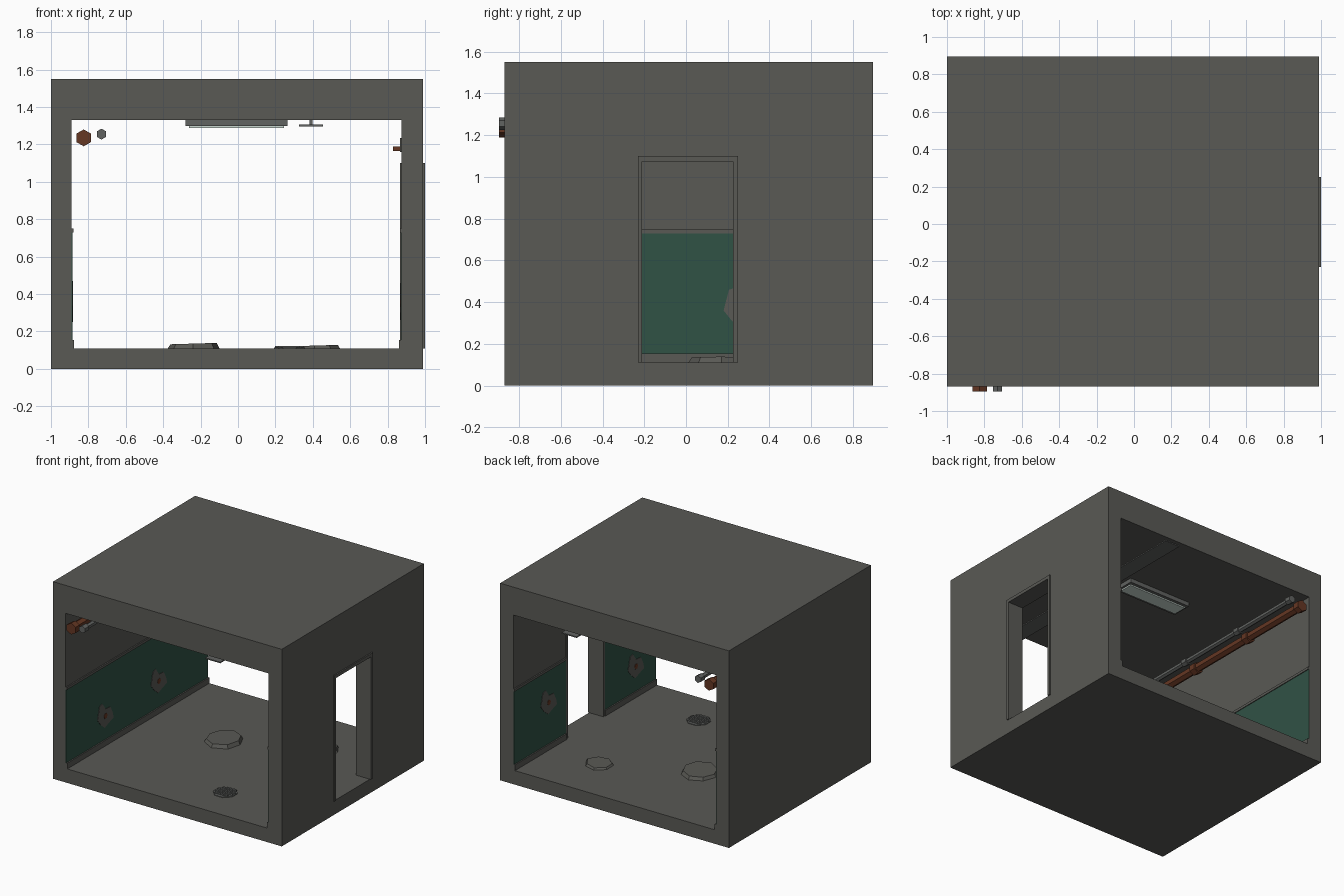
import bpy, bmesh, math, random
from mathutils import Vector

if "Cube" in bpy.data.objects:
    bpy.data.objects.remove(bpy.data.objects["Cube"])

random.seed(4)


def material(name, rgb):
    m = bpy.data.materials.new(name)
    m.diffuse_color = (*rgb, 1)
    m.use_nodes = True
    m.node_tree.nodes["Principled BSDF"].inputs["Base Color"].default_value = m.diffuse_color
    return m


CONCRETE = material("concrete_grey", (0.10, 0.10, 0.09))
GREEN = material("green_paint", (0.03, 0.085, 0.06))
RUST = material("rust_brown", (0.13, 0.038, 0.017))
STEEL = material("steel_grey", (0.12, 0.125, 0.12))
LENS = material("pale_lens", (0.6, 0.7, 0.65))

FRONT, BACK = -0.87, 0.895
WALL_L, WALL_R = -0.89, 0.875
FLOOR, CEIL = 0.11, 1.33
DOOR = (-0.23, 0.25)           # outer edges of the door frame


def prism(name, pts, axis, a, b, mat, taper=1.0):
    """Extrude a 2D outline along x, y or z from a to b; taper scales the far end."""
    cu = sum(p[0] for p in pts) / len(pts)
    cv = sum(p[1] for p in pts) / len(pts)

    def place(u, v, w):
        return {"x": (w, u, v), "y": (u, w, v), "z": (u, v, w)}[axis]

    bm = bmesh.new()
    lo = [bm.verts.new(place(u, v, a)) for u, v in pts]
    hi = [bm.verts.new(place(cu + (u - cu) * taper, cv + (v - cv) * taper, b)) for u, v in pts]
    bm.faces.new(lo)
    bm.faces.new(hi)
    n = len(pts)
    for i in range(n):
        j = (i + 1) % n
        bm.faces.new((lo[i], lo[j], hi[j], hi[i]))
    bmesh.ops.recalc_face_normals(bm, faces=bm.faces[:])
    me = bpy.data.meshes.new(name)
    bm.to_mesh(me)
    bm.free()
    me.materials.append(mat)
    ob = bpy.data.objects.new(name, me)
    bpy.context.collection.objects.link(ob)
    return ob


def box(name, x, y, z, mat):
    return prism(name, [(x[0], y[0]), (x[1], y[0]), (x[1], y[1]), (x[0], y[1])], "z", z[0], z[1], mat)


def ring(cu, cv, r, n, phase=0.0):
    return [(cu + r * math.cos(phase + i * math.tau / n), cv + r * math.sin(phase + i * math.tau / n))
            for i in range(n)]


# Concrete shell: solid block with the corridor and the doorway cut out
shell = box("concrete_shell", (-1, 0.99), (FRONT, BACK), (0, 1.55), CONCRETE)
cutters = [box("corridor_cutter", (WALL_L, WALL_R), (-1.2, 1.2), (FLOOR, CEIL), CONCRETE),
           box("doorway_cutter", (0.6, 1.2), (-0.21, 0.225), (FLOOR, 1.075), CONCRETE)]
for c in cutters:
    mod = shell.modifiers.new(c.name, "BOOLEAN")
    mod.object = c
    mod.operation = "DIFFERENCE"
    mod.solver = "EXACT"
    c.hide_render = True
    c.hide_set(True)

# Door frame, outside and inside
for side, x in (("outer", (0.985, 1.0)), ("inner", (0.867, 0.88))):
    prism(f"door_frame_{side}", [(-0.23, FLOOR), (-0.21, FLOOR), (-0.21, 1.075), (0.225, 1.075),
                                 (0.225, FLOOR), (0.25, FLOOR), (0.25, 1.10), (-0.23, 1.10)],
          "x", *x, CONCRETE)

# Green wall paint, trim rail and skirting: left wall whole, right wall split by the door
runs = [("left", WALL_L, 1, FRONT, BACK),
        ("right_front", WALL_R, -1, FRONT, DOOR[0]),
        ("right_back", WALL_R, -1, DOOR[1], BACK)]
for name, x, s, y0, y1 in runs:
    for part, depth, z, mat in (("green_panel", 0.004, (0.155, 0.73), GREEN),
                                ("trim_rail", 0.010, (0.73, 0.75), CONCRETE),
                                ("skirting", 0.014, (FLOOR, 0.155), CONCRETE)):
        box(f"{part}_{name}", sorted((x, x + s * depth)), (y0, y1), z, mat)

# Chipped paint patches with a rust spot
chip = [(-0.10, 0.0), (-0.074, 0.10), (-0.04, 0.11), (0.0, 0.055), (0.06, 0.05),
        (0.09, -0.01), (0.10, -0.05), (0.04, -0.07), (-0.01, -0.09), (-0.06, -0.05)]
for i, (x, s, y, z) in enumerate([(WALL_L, 1, -0.384, 0.34), (WALL_L, 1, 0.28, 0.36),
                                  (WALL_R, -1, 0.463, 0.48), (WALL_R, -1, -0.62, 0.35)]):
    prism(f"paint_chip_{i}", [(y + s * u, z + v) for u, v in chip], "x", x, x + s * 0.007, CONCRETE)
    prism(f"rust_spot_{i}", ring(y, z, 0.022, 6), "x", x, x + s * 0.009, RUST)

# Ceiling pipes with collars
for name, x, z, r, rc, mat in (("rust_pipe", -0.825, 1.235, 0.033, 0.045, RUST),
                               ("steel_pipe", -0.73, 1.255, 0.020, 0.029, STEEL)):
    prism(name, ring(x, z, r, 6, math.pi / 2), "y", -0.885, 0.885, mat)
    for i, y in enumerate((-0.87, -0.29, 0.29, 0.87)):
        prism(f"{name}_collar_{i}", ring(x, z, rc, 6, math.pi / 2), "y", y - 0.025, y + 0.025, mat)

# Ceiling light
box("light_housing", (-0.28, 0.265), (0.12, 0.28), (1.298, CEIL), STEEL)
box("light_lens", (-0.262, 0.247), (0.145, 0.255), (1.288, 1.30), LENS)

# Cable tray with hangers
box("cable_tray", (0.325, 0.455), (FRONT, BACK), (1.297, 1.306), STEEL)
for i, y in enumerate((-0.80, -0.25, 0.27, 0.82)):
    box(f"tray_hanger_{i}", (0.383, 0.397), (y - 0.01, y + 0.01), (1.304, CEIL), STEEL)

# Wall lamp bracket above the door
box("lamp_backplate", (0.866, WALL_R), (-0.07, 0.09), (1.16, 1.235), CONCRETE)
box("lamp_hood", (0.83, 0.87), (-0.06, 0.08), (1.165, 1.19), RUST)


# Low broken floor slabs
def slab(name, x, y, r, h, n):
    pts = []
    for i in range(n):
        a = i * math.tau / n
        k = r * random.uniform(0.86, 1.04)
        pts.append((x + k * math.cos(a), y + k * math.sin(a)))
    ob = prism(name, pts, "z", FLOOR, FLOOR + h, CONCRETE, 0.9)
    for v in ob.data.vertices:          # tilt the top a little
        if v.co.z > FLOOR + 0.001:
            v.co.z += (v.co.x - x) * 0.03
    return ob


slab("floor_slab_large", -0.24, 0.17, 0.155, 0.025, 8)
slab("floor_slab_small", 0.43, 0.46, 0.115, 0.015, 7)

# Floor drain
prism("floor_drain", ring(0.275, -0.55, 0.09, 8, math.pi / 8), "z", FLOOR, FLOOR + 0.005, STEEL)
for i in range(4):
    y = -0.55 + (i - 1.5) * 0.035
    w = math.sqrt(0.078 ** 2 - (y + 0.55) ** 2)
    box(f"drain_bar_{i}", (0.275 - w, 0.275 + w), (y - 0.008, y + 0.008), (FLOOR, FLOOR + 0.011), STEEL)
